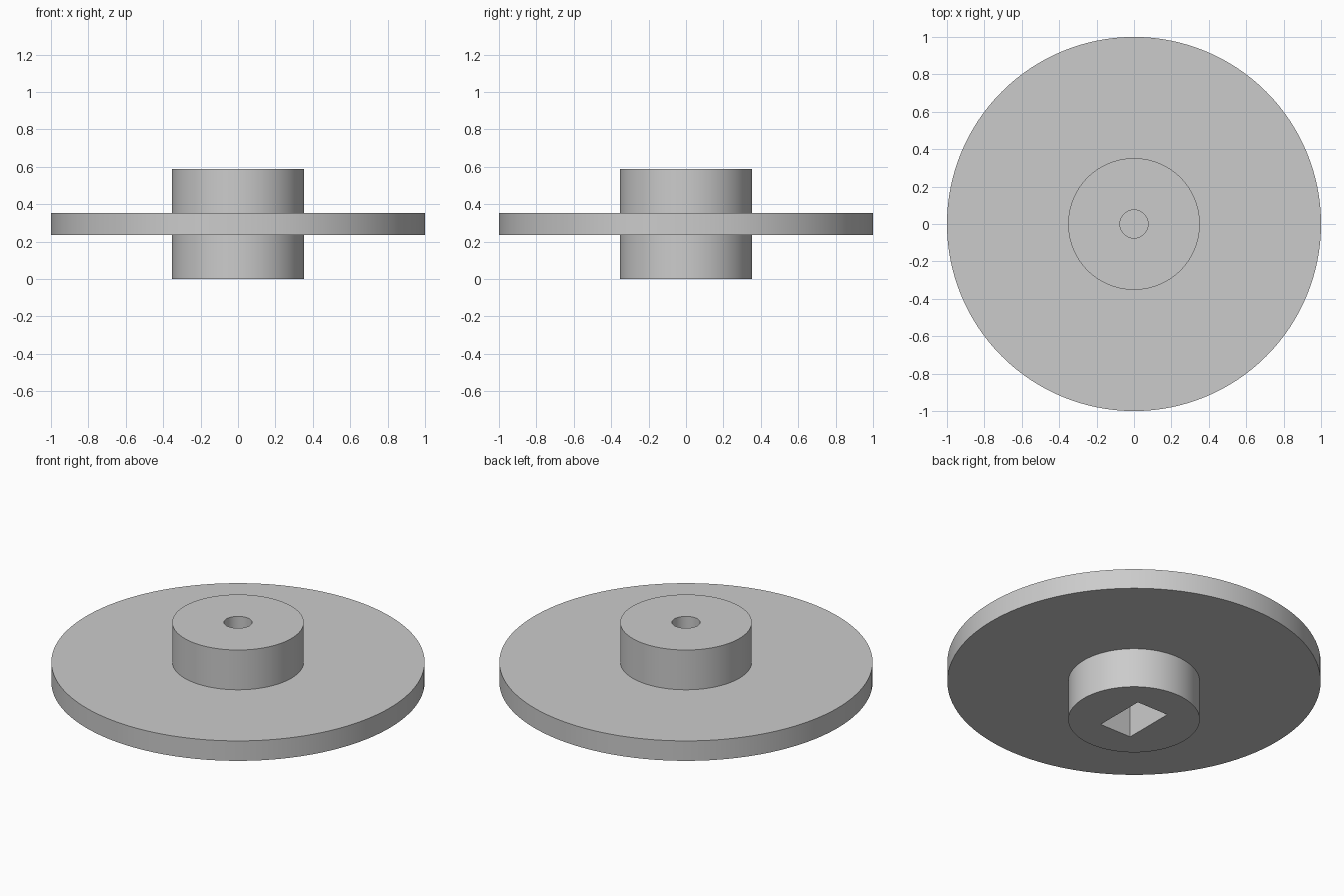
import bpy
import bmesh
import math
from mathutils import Vector

cube = bpy.data.objects.get("Cube")
if cube:
    bpy.data.objects.remove(cube, do_unlink=True)

SEGMENTS = 128
HEIGHT = 0.588
HUB_R = 0.352
DISC_R = 1.0
DISC_LOW, DISC_HIGH = 0.235, 0.353
HOLE_R, HOLE_FLOOR = 0.075, 0.4
SLOT_X, SLOT_Y, SLOT_DEPTH = 0.206, 0.31, 0.294

grey = bpy.data.materials.new("plain grey")
grey.use_nodes = True
colour = (0.6, 0.6, 0.6, 1)
grey.diffuse_color = colour
grey.node_tree.nodes["Principled BSDF"].inputs["Base Color"].default_value = colour


def lathe(name, profile):
    """Spin a (radius, z) profile around the z axis."""
    bm = bmesh.new()
    verts = [bm.verts.new((r, 0, z)) for r, z in profile]
    edges = [bm.edges.new(pair) for pair in zip(verts, verts[1:])]
    bmesh.ops.spin(bm, geom=verts + edges, cent=(0, 0, 0), axis=(0, 0, 1),
                   angle=math.tau, steps=SEGMENTS, use_merge=True)
    bmesh.ops.remove_doubles(bm, verts=bm.verts, dist=1e-5)
    bmesh.ops.recalc_face_normals(bm, faces=bm.faces)
    mesh = bpy.data.meshes.new(name)
    bm.to_mesh(mesh)
    bm.free()
    obj = bpy.data.objects.new(name, mesh)
    bpy.context.collection.objects.link(obj)
    mesh.materials.append(grey)
    return obj


# Disc and hub in one turned body, with a blind round hole in the top
wheel = lathe("wheel", [
    (0, HOLE_FLOOR), (HOLE_R, HOLE_FLOOR), (HOLE_R, HEIGHT), (HUB_R, HEIGHT),
    (HUB_R, DISC_HIGH), (DISC_R, DISC_HIGH), (DISC_R, DISC_LOW),
    (HUB_R, DISC_LOW), (HUB_R, 0), (0, 0),
])

# Rectangular shaft slot cut into the underside of the hub
bpy.ops.mesh.primitive_cube_add(size=1, location=(0, 0, 0))
cutter = bpy.context.object
cutter.name = "slot_cutter"
cutter.scale = Vector((SLOT_X, SLOT_Y, SLOT_DEPTH * 2))
cutter.hide_render = True
cutter.data.materials.append(grey)

bpy.ops.object.select_all(action='DESELECT')
wheel.select_set(True)
bpy.context.view_layer.objects.active = wheel
slot = wheel.modifiers.new("slot", 'BOOLEAN')
slot.operation = 'DIFFERENCE'
slot.solver = 'EXACT'
slot.object = cutter
bpy.ops.object.modifier_apply(modifier=slot.name)
bpy.data.objects.remove(cutter, do_unlink=True)

# Smooth round walls, crisp rims
bpy.ops.object.shade_smooth_by_angle(angle=math.radians(30))
